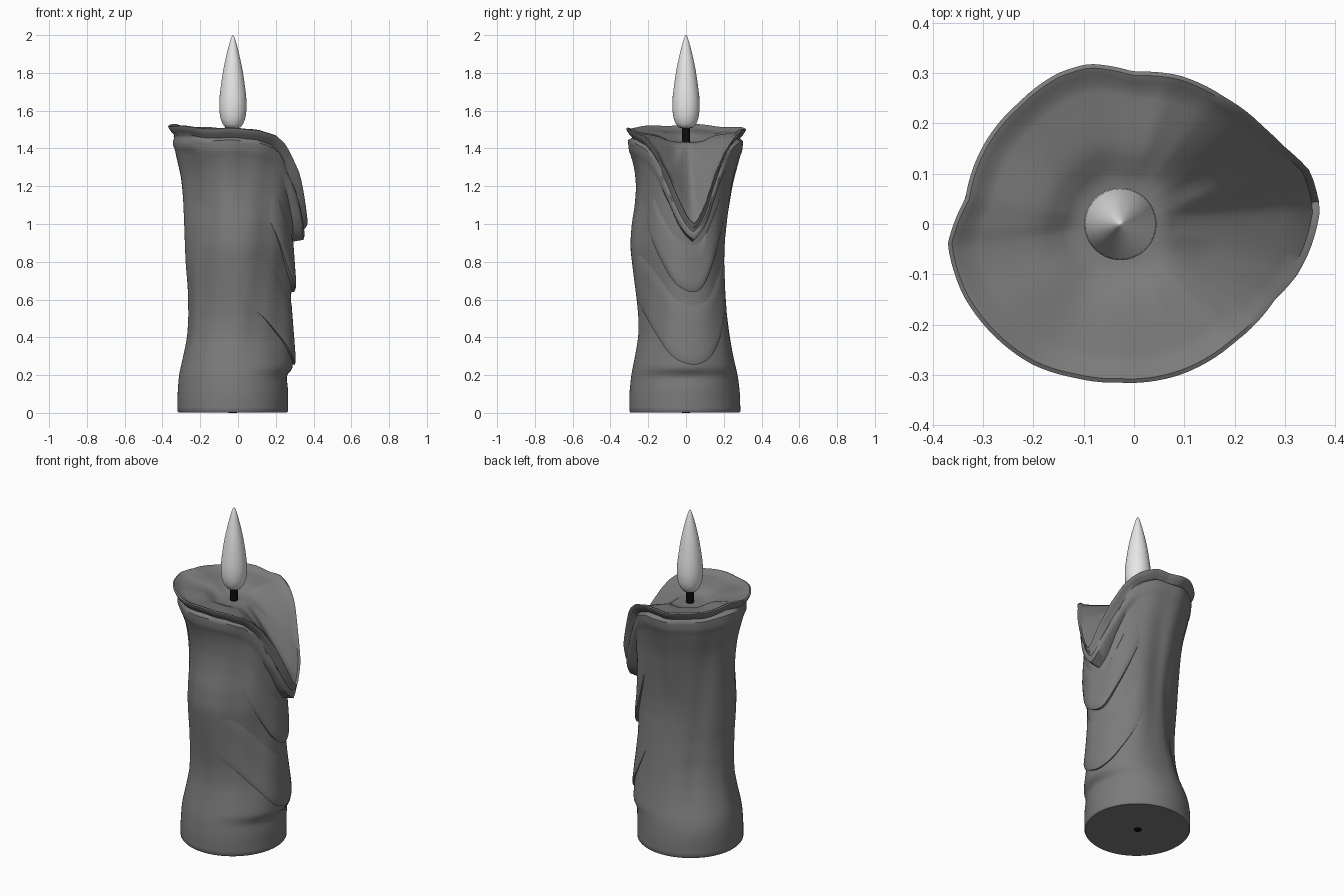
import bpy, math

if "Cube" in bpy.data.objects:
    bpy.data.objects.remove(bpy.data.objects["Cube"])

N = 112
CX = -0.027  # candle axis


def material(name, v):
    m = bpy.data.materials.new(name)
    m.diffuse_color = (v, v, v, 1)
    m.use_nodes = True
    m.node_tree.nodes["Principled BSDF"].inputs["Base Color"].default_value = m.diffuse_color
    return m


WAX = material("grey wax", 0.2)
FLAME = material("pale flame", 0.8)
BLACK = material("black wick", 0.004)


def lerp(table, x):
    """Linear lookup in a list of (key, value) pairs."""
    if x <= table[0][0]:
        return table[0][1]
    for (a, u), (b, v) in zip(table, table[1:]):
        if x <= b:
            return u + (v - u) * (x - a) / (b - a)
    return table[-1][1]


def loft(name, rows, mat, closed=True, caps=(False, False), angle=40):
    """Join rows of points into a skin."""
    n = len(rows[0])
    verts = [p for r in rows for p in r]
    faces = []
    for j in range(len(rows) - 1):
        for i in range(n if closed else n - 1):
            k = (i + 1) % n
            faces.append((j * n + i, j * n + k, (j + 1) * n + k, (j + 1) * n + i))
    if caps[0]:
        faces.append(tuple(reversed(range(n))))
    if caps[1]:
        faces.append(tuple(range(len(verts) - n, len(verts))))
    me = bpy.data.meshes.new(name)
    me.from_pydata(verts, [], faces)
    me.materials.append(mat)
    me.shade_smooth()
    me.set_sharp_from_angle(angle=math.radians(angle))
    ob = bpy.data.objects.new(name, me)
    bpy.context.collection.objects.link(ob)
    return ob


def polar(a, r, z):
    return (CX + r * math.cos(a), r * math.sin(a), z)


# Body half widths by height: left, right, front, back
LEFT = [(0, .32), (.1, .32), (.2, .313), (.3, .29), (.4, .27), (.5, .264), (.65, .266), (.8, .278),
        (1, .285), (1.15, .292), (1.25, .302), (1.33, .32), (1.4, .335)]
RIGHT = [(0, .265), (.12, .265), (.2, .256), (.212, .27), (.23, .288), (.28, .288), (.45, .283), (.6, .279),
         (.8, .284), (1, .29)]
FRONT = [(0, .3), (.1, .3), (.2, .29), (.3, .27), (.4, .252), (.5, .25), (.6, .26), (.75, .28), (.88, .295),
         (1, .286), (1.1, .268), (1.2, .26), (1.3, .27), (1.4, .3)]
BACK = [(0, .288), (.1, .286), (.2, .274), (.3, .248), (.4, .227), (.5, .213), (.65, .2), (.8, .195), (.9, .2),
        (1.0, .214), (1.2, .247), (1.3, .272), (1.4, .3)]
# Swelling or hollow of the four diagonals by height
DIAGONAL = [
    [(.1, 0), (.25, .022), (.4, .028), (.65, .026), (.9, .018), (1.1, .01), (1.3, 0)],
    [(.15, 0), (.3, -.022), (.5, -.04), (.7, -.036), (.9, -.025), (1.1, -.02), (1.3, -.01)],
    [(.2, 0), (.6, -.005), (.8, -.01), (1.1, -.022), (1.3, -.01), (1.4, 0)],
    [(.2, 0), (.4, -.012), (.7, -.018), (1, -.01), (1.2, 0)]]


def body_r(a, z):
    def smooth(t, e=.025):
        return sum(lerp(t, z + d) for d in (-e, 0, e)) / 3
    c, s = math.cos(a), math.sin(a)
    w = smooth(RIGHT, .01) - CX if c > 0 else smooth(LEFT) + CX
    d = smooth(BACK) if s > 0 else smooth(FRONT)
    r = 1 / math.sqrt((c / w) ** 2 + (s / d) ** 2)
    quarter = int((a % math.tau) / (math.pi / 2)) % 4
    r += smooth(DIAGONAL[quarter]) * math.sin(2 * a) ** 2
    # soft uneven folds that fade out at the base
    fold = .003 * math.sin(5 * a + 3 * z) + .002 * math.sin(11 * a - 4 * z)
    return r + fold * min(1, max(0, (z - .2) / .3))


# Wavy rim outline as seen from above
OUTLINE = [(.37, .03), (.35, .105), (.3, .152), (.26, .19), (.18, .252), (.09, .295), (0, .302), (-.09, .318),
           (-.15, .3), (-.23, .24), (-.3, .155), (-.335, .05), (-.37, -.04), (-.34, -.14), (-.28, -.22), (-.2, -.28),
           (-.12, -.305), (-.03, -.315), (.09, -.3), (.2, -.235), (.28, -.15), (.325, -.1), (.35, -.05)]
polar_rim = sorted((math.atan2(y, x - CX), math.hypot(x - CX, y)) for x, y in OUTLINE)
polar_rim = ([(a - math.tau, r) for a, r in polar_rim[-2:]] + polar_rim
             + [(a + math.tau, r) for a, r in polar_rim[:2]])
HEIGHT = [(0, 1.0), (4, 1.03), (10, 1.12), (19, 1.265), (30, 1.38), (38, 1.43), (47, 1.468), (65, 1.502),
          (110, 1.51), (180, 1.53)]


def wrap(a):
    return (a + math.pi) % math.tau - math.pi


def rim_r(a):
    return lerp(polar_rim, wrap(a))


def rim_h(a):
    d = math.degrees(wrap(a - math.radians(6)))
    return lerp(HEIGHT, abs(d) * (1 if d > 0 else .92)) + .004 * math.sin(7 * a) * min(1, abs(d) / 90)


def spill(a):
    """1 where the wax pours over, 0 on the level rim."""
    return min(1, max(0, (1.488 - rim_h(a)) / .3))


def lip_drop(a):
    """Depth of the folded lip: widest beside the spout, short at its tip."""
    k = min(1, max(0, (1.488 - rim_h(a)) / .47))
    return 1 + .3 * math.sin(math.pi * k) - .3 * k ** 3


angles = [math.tau * i / N for i in range(N)]

# Candle: body, folded lip and pouring bowl in one skin
BASE = .003
rows = [[polar(a, body_r(a, 0) - .005, BASE) for a in angles]]
STEPS = 60
for j in range(STEPS + 1):
    t = j / STEPS
    row = []
    for a in angles:
        z = BASE + .006 + t * (rim_h(a) - .14 * lip_drop(a) - BASE - .006)
        row.append(polar(a, body_r(a, z), z))
    rows.append(row)
for off, dz in [(.034, -.125), (.026, -.105), (.027, -.08), (.037, -.066), (.032, -.052),
                (.014, -.032), (.002, -.014), (0, -.004), (.008, 0), (.022, -.006)]:
    row = []
    for a in angles:
        z = rim_h(a) + dz * lip_drop(a)
        r = rim_r(a) - off * (1 - .35 * spill(a))
        if dz < -.06:  # the lower fold always covers the body
            r = max(r, body_r(a, z) + .003)
        row.append(polar(a, r, z))
    rows.append(row)
POOL = 1.435
LEVEL = [(0, 0), (.22, 0), (.3, .08), (.38, .3), (.48, .55), (.6, .68), (.8, .82), (1, 1)]
for s in (.88, .82, .75, .68, .6, .54, .48, .43, .38, .34, .3, .26, .22, .16, .1, .04):
    row = []
    for a in angles:
        h = rim_h(a) - .012
        k = spill(a)
        f = k * max(0, (s - .2) / .8) ** 1.2 + (1 - k) * lerp(LEVEL, s)
        row.append(polar(a, s * rim_r(a), POOL + (h - POOL) * f))
    rows.append(row)
loft("candle_body", rows, WAX, caps=(True, True), angle=45)


# Wax drips: thin sheets with a stepped lower edge, given as (degrees, height)
def drip(name, edge, thick, length):
    a0, a1 = edge[0][0], edge[-1][0]
    n = 48
    rows = []
    for off, up in [(-.015, .006), (.75, 0), (1, .015), (.97, .05), (.75, .35), (.45, .6), (.15, .85), (-.015, 1)]:
        row = []
        for i in range(n + 1):
            u = i / n
            deg = a0 + (a1 - a0) * u
            a = math.radians(deg)
            low = sum(lerp(edge, deg + k) for k in (-4, 0, 4)) / 3
            z = low + (up * length if up > .1 else up)
            taper = math.sin(math.pi * u) ** .8 if 0 < u < 1 else 0
            o = off if off < 0 else off * thick * taper - .004 * (1 - taper)
            row.append(polar(a, body_r(a, z) + o, z))
        rows.append(row)
    loft(name, rows, WAX, closed=False, angle=35)


drip("middle_drip", [(-50, 1.05), (-30, .85), (-12, .69), (0, .645), (8, .635), (16, .655), (30, .8), (55, 1.08)],
     .024, .28)
drip("lower_drip", [(-84, .61), (-50, .5), (-28, .39), (-12, .29), (0, .26), (10, .25), (24, .29), (40, .42), (62, .66)],
     .018, .36)


# Wick and flame
def lathe(name, profile, mat, n, angle):
    ring = [math.tau * i / n for i in range(n)]
    loft(name, [[polar(a, r, z) for a in ring] for r, z in profile], mat, caps=(True, True), angle=angle)


lathe("wick", [(.022, 0), (.022, 1.525)], BLACK, 16, 40)
lathe("flame", [(.02, 1.507), (.04, 1.511), (.054, 1.53), (.064, 1.555), (.069, 1.58), (.072, 1.61), (.072, 1.64),
                (.07, 1.68), (.065, 1.72), (.059, 1.765), (.052, 1.81), (.043, 1.855), (.033, 1.9),
                (.023, 1.94), (.013, 1.975), (.006, 1.993), (.0008, 2.0)], FLAME, 32, 60)
